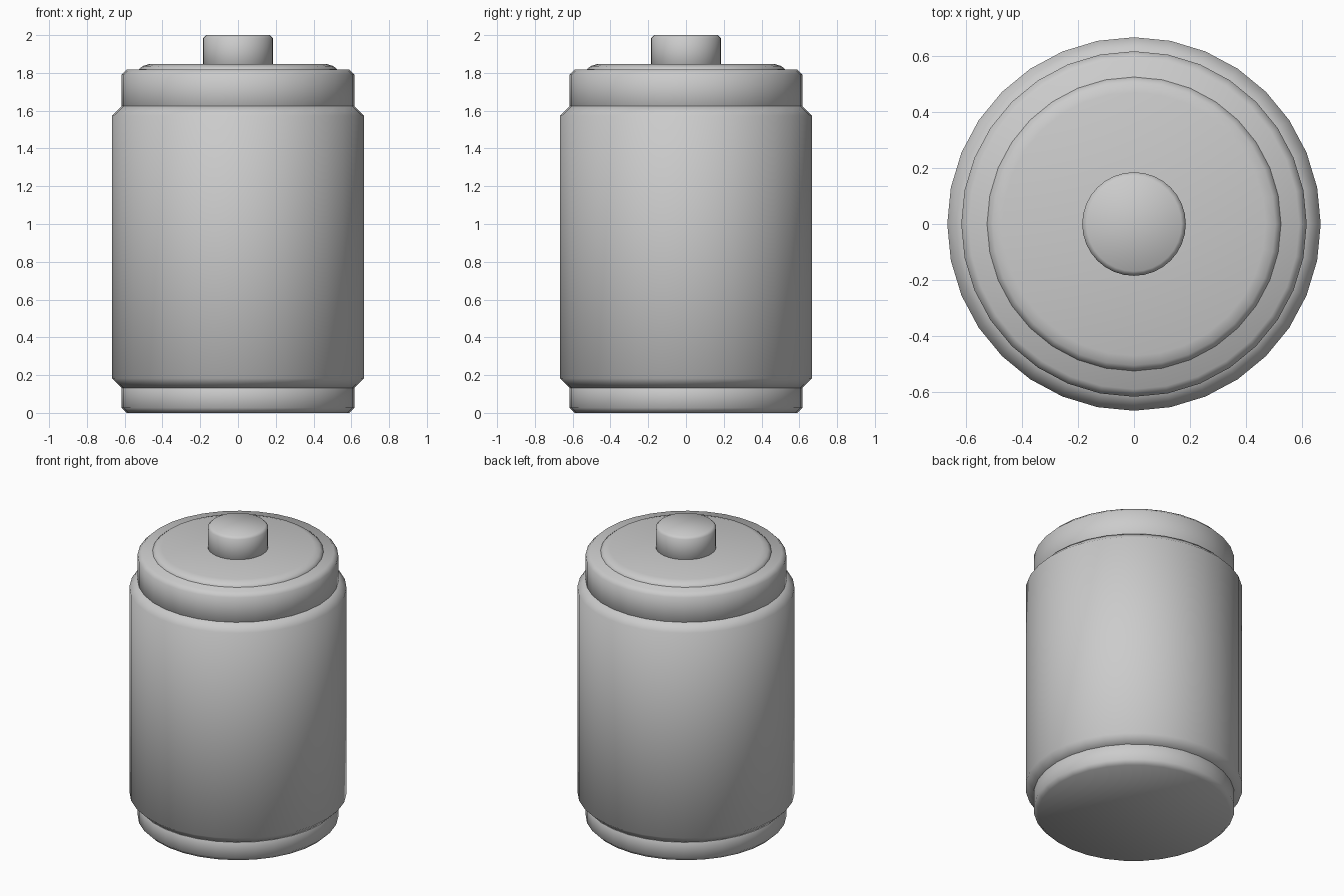
import bpy, bmesh, math

if "Cube" in bpy.data.objects:
    bpy.data.objects.remove(bpy.data.objects["Cube"])

SIDES = 32


def lathe(name, profile):
    """Closed solid of revolution from (radius, z) points, bottom to top."""
    bm = bmesh.new()
    rings = []
    for r, z in profile:
        rings.append([bm.verts.new((r * math.cos(2 * math.pi * i / SIDES),
                                    r * math.sin(2 * math.pi * i / SIDES), z))
                      for i in range(SIDES)])
    for low, high in zip(rings, rings[1:]):
        for i in range(SIDES):
            j = (i + 1) % SIDES
            bm.faces.new((low[i], low[j], high[j], high[i]))
    bm.faces.new(rings[0][::-1])
    bm.faces.new(rings[-1])
    mesh = bpy.data.meshes.new(name)
    bm.to_mesh(mesh)
    bm.free()
    ob = bpy.data.objects.new(name, mesh)
    bpy.context.collection.objects.link(ob)
    bpy.ops.object.select_all(action='DESELECT')
    ob.select_set(True)
    bpy.context.view_layer.objects.active = ob
    bpy.ops.object.shade_smooth_by_angle(angle=math.radians(60))
    return ob


def drum(name, r, z0, z1, bevel):
    """Cylinder with both rims chamfered."""
    return lathe(name, [(r - bevel, z0), (r, z0 + bevel),
                        (r, z1 - bevel), (r - bevel, z1)])


# Foot ring under the jar
drum("base_ring", 0.617, 0.0, 0.17, 0.027)
# Main wall of the jar
drum("jar_body", 0.667, 0.133, 1.624, 0.05)
# Collar of the lid
drum("lid_collar", 0.617, 1.59, 1.818, 0.027)
# Raised disc on top of the lid
lathe("lid_disc", [(0.525, 1.79), (0.525, 1.82), (0.505, 1.836), (0.47, 1.847)])
# Handle
drum("lid_knob", 0.185, 1.82, 2.0, 0.016)
